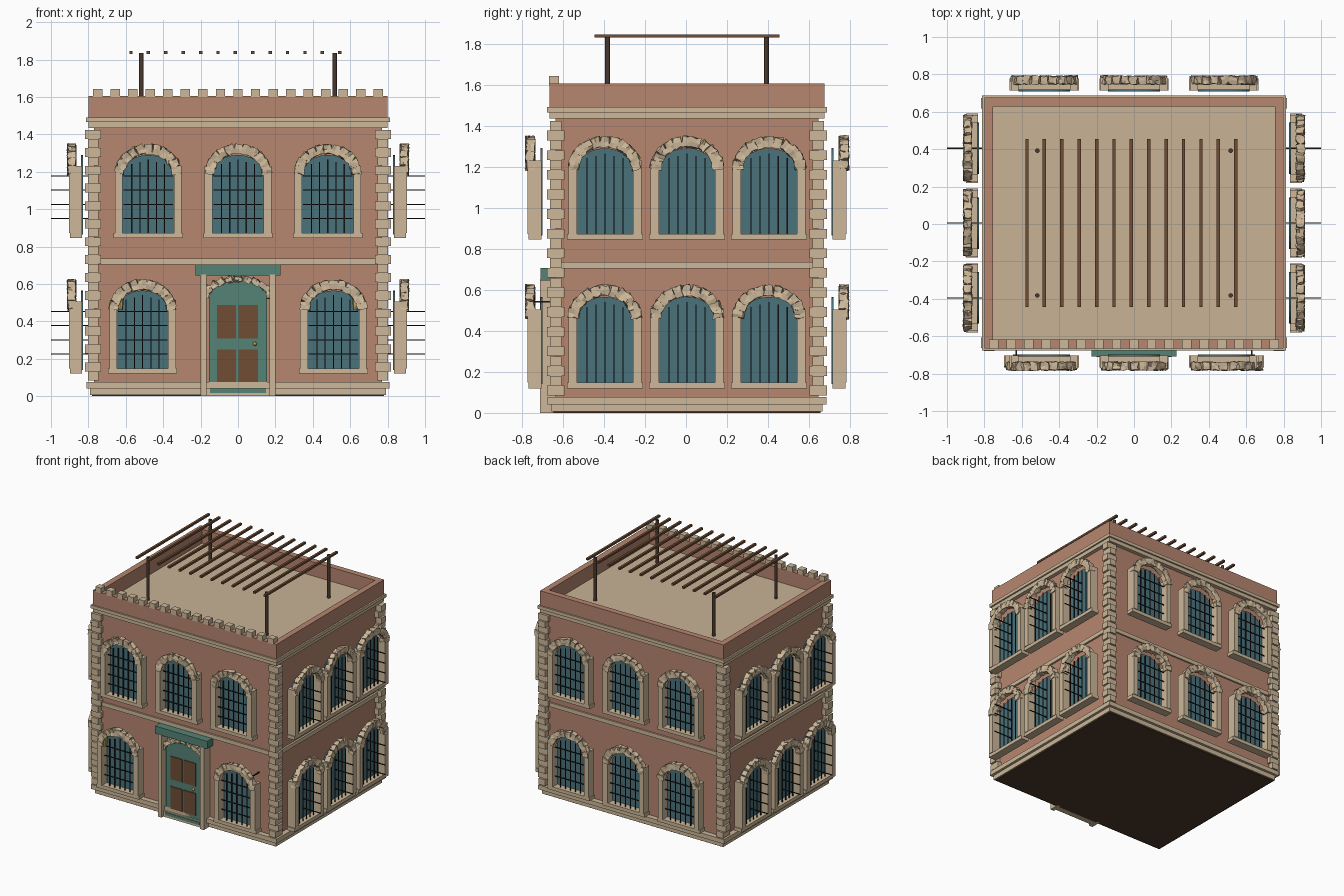
import bpy, bmesh, random
from math import pi, sin, cos
from mathutils import Matrix, Vector

if "Cube" in bpy.data.objects:
    bpy.data.objects.remove(bpy.data.objects["Cube"])

random.seed(4)
CY = 0.005  # building centre in y


def material(name, rgb):
    m = bpy.data.materials.new(name)
    m.diffuse_color = (*rgb, 1)
    m.use_nodes = True
    m.node_tree.nodes["Principled BSDF"].inputs["Base Color"].default_value = m.diffuse_color
    return m


BRICK = material("brick", (0.47, 0.24, 0.16))
SAND = material("sandstone", (0.61, 0.48, 0.32))
ROOF = material("roof_tan", (0.58, 0.45, 0.30))
GLASS = material("teal_glass", (0.07, 0.17, 0.20))
GREEN = material("green_paint", (0.09, 0.23, 0.18))
WOOD = material("wood", (0.16, 0.075, 0.035))
DARK = material("dark_wood", (0.07, 0.04, 0.025))
IRON = material("iron", (0.015, 0.015, 0.015))
GOLD = material("brass", (0.6, 0.38, 0.1))


def box(bm, x0, x1, y0, y1, z0, z1):
    m = Matrix.Translation(((x0 + x1) / 2, (y0 + y1) / 2, (z0 + z1) / 2))
    m = m @ Matrix.Diagonal((abs(x1 - x0), abs(y1 - y0), abs(z1 - z0), 1))
    bmesh.ops.create_cube(bm, size=1, matrix=m)


def finish(bm, name, mat, matrix=Matrix.Identity(4)):
    bmesh.ops.recalc_face_normals(bm, faces=bm.faces[:])
    me = bpy.data.meshes.new(name)
    bm.to_mesh(me)
    bm.free()
    me.materials.append(mat)
    ob = bpy.data.objects.new(name, me)
    ob.matrix_world = matrix
    bpy.context.collection.objects.link(ob)
    return ob


def boxes(name, mat, *dims, matrix=Matrix.Identity(4)):
    bm = bmesh.new()
    for d in dims:
        box(bm, *d)
    return finish(bm, name, mat, matrix)


def slab(name, mat, hx, hy, z0, z1):
    return boxes(name, mat, (-hx, hx, CY - hy, CY + hy, z0, z1))


def arch_panel(name, mat, half, z0, spring, rise, y0, y1, matrix=Matrix.Identity(4)):
    # flat panel with an elliptical head
    bm = bmesh.new()
    pts = [(-half, z0), (half, z0)]
    pts += [(half * cos(a * pi / 12), spring + rise * sin(a * pi / 12)) for a in range(13)]
    f = bm.faces.new([bm.verts.new((x, y0, z)) for x, z in pts])
    r = bmesh.ops.extrude_face_region(bm, geom=[f])
    bmesh.ops.translate(bm, vec=(0, y1 - y0, 0), verts=[v for v in r["geom"] if isinstance(v, bmesh.types.BMVert)])
    return finish(bm, name, mat, matrix)


# one subdivided cube, reused for every rough stone
cube = bmesh.new()
bmesh.ops.create_cube(cube, size=1)
bmesh.ops.subdivide_edges(cube, edges=cube.edges[:], cuts=1, use_grid_fill=True)
cube.verts.index_update()
STONE_VERTS = [v.co.copy() for v in cube.verts]
STONE_FACES = [[v.index for v in f.verts] for f in cube.faces]
cube.free()


def stone_arch(name, rx, rz, spring, y0, y1, matrix, thick=0.05, count=11):
    # rough-hewn voussoirs around an elliptical arch
    bm = bmesh.new()
    for i in range(count):
        a = pi * (i + 0.5) / count
        m = Matrix.Translation((rx * cos(a), (y0 + y1) / 2, spring + rz * sin(a)))
        m = m @ Matrix.Rotation(-a + random.uniform(-.12, .12), 4, 'Y')
        m = m @ Matrix.Diagonal((thick, abs(y1 - y0), pi * (rx + rz) / 2 / count * 1.05, 1))
        vs = [bm.verts.new(m @ c + Vector([random.uniform(-.006, .006) for _ in range(3)])) for c in STONE_VERTS]
        for f in STONE_FACES:
            bm.faces.new([vs[j] for j in f])
    return finish(bm, name, SAND, matrix)


def window(side, x, y, z, angle):
    # local frame: -y points out of the wall, z = 0 is the sill bottom
    m = Matrix.Translation((x, y, z)) @ Matrix.Rotation(angle, 4, 'Z')
    n = side + "_window_"
    boxes(n + "frame", SAND, (-.185, .185, -.065, 0, 0, .027),
          (-.178, -.137, -.07, 0, .027, .385), (.137, .178, -.07, 0, .027, .385), matrix=m)
    arch_panel(n + "glass", GLASS, .138, .02, .335, .11, -.006, .004, m)
    stone_arch(n + "arch", .152, .131, .345, -.036, -.077, m)
    bars = [(k * .044 - .003, k * .044 + .003, -.043, -.037, .027, .42 - abs(k) * .012) for k in range(-2, 3)]
    for h in (.105, .18, .257, .333):
        if side in ("front", "back"):
            bars.append((-.132, .132, -.043, -.037, h - .003, h + .003))
        else:  # side rails project through the wall plane
            bars.append((-.003, .003, -.167, .093, h - .003, h + .003))
    boxes(n + "bars", IRON, *bars, matrix=m)


# main body and horizontal mouldings
slab("ground_slab", DARK, .78, .65, 0, .006)
slab("walls", BRICK, .77, .64, .006, 1.47)
slab("base_course", SAND, .79, .66, .006, .042)
slab("plinth_band", SAND, .81, .68, .042, .077)
slab("floor_band", SAND, .785, .652, .703, .735)
slab("lower_cornice", SAND, .80, .67, 1.435, 1.465)
slab("upper_cornice", SAND, .812, .682, 1.465, 1.49)
slab("roof_deck", ROOF, .76, .63, 1.47, 1.495)

# parapet and its front merlons
P, Q, T = .80, .67, .047
boxes("parapet", BRICK,
      (-P, P, CY - Q, CY - Q + T, 1.49, 1.605), (-P, P, CY + Q - T, CY + Q, 1.49, 1.605),
      (-P, -P + T, CY - Q + T, CY + Q - T, 1.49, 1.605), (P - T, P, CY - Q + T, CY + Q - T, 1.49, 1.605))
boxes("merlons", SAND, *[(i * .0938 - .025, i * .0938 + .025, -.668, -.618, 1.60, 1.642) for i in range(-8, 9)])

# alternating corner quoins
bm = bmesh.new()
for sx in (-1, 1):
    for sy in (-1, 1):
        for i in range(28):
            z = .085 + i * .0478
            a, b = (.043, .028) if i % 2 else (.028, .043)
            cx, cy = sx * .775, CY + sy * .64
            box(bm, cx - a, cx + a, cy - b, cy + b, z, z + .0475)
finish(bm, "corner_quoins", SAND)

# windows on all four sides
LOW, HIGH = .12, .845
for z in (LOW, HIGH):
    for k in (-1, 0, 1):
        window("right", .833, CY + k * .4, z, pi / 2)
        window("left", -.833, CY + k * .4, z, -pi / 2)
        window("back", k * .48, .713, z, pi)
        if z == HIGH:
            window("front", k * .48, -.703, z, 0)
        elif k:
            window("front", k * .51, -.703, z, 0)

# entrance
boxes("door_pilasters", SAND, (-.2, -.168, -.712, -.63, 0, .65), (.168, .2, -.712, -.63, 0, .65))
boxes("door_step", SAND, (-.168, .168, -.69, -.63, 0, .045))
boxes("door_sill", GREEN, (-.15, .15, -.694, -.68, .018, .04))
arch_panel("door_leaf", GREEN, .155, .045, .54, .09, -.675, -.63)
boxes("door_panels", WOOD, *[(x, x + .103, -.682, -.67, z0, z1)
      for x in (-.113, .004) for z0, z1 in ((.075, .25), (.307, .487))])
stone_arch("door_arch", .172, .095, .53, -.65, -.69, Matrix.Identity(4), .03)
boxes("door_header", GREEN, (-.228, .228, -.708, -.63, .645, .705))
bm = bmesh.new()
bmesh.ops.create_uvsphere(bm, u_segments=12, v_segments=8, radius=.011, matrix=Matrix.Translation((.09, -.685, .28)))
finish(bm, "door_knob", GOLD)

# wall lanterns
for s in (-1, 1):
    x = s * .63
    boxes("lantern_bracket", IRON, (x - .004, x + .004, -.76, -.63, .538, .546))
    bm = bmesh.new()
    bmesh.ops.create_cone(bm, cap_ends=True, segments=8, radius1=.014, radius2=.021, depth=.078,
                          matrix=Matrix.Translation((x, -.755, .50)))
    finish(bm, "lantern", GOLD)

# rooftop pergola
bm = bmesh.new()
for x in (-.517, .517):
    for y in (CY - .387, CY + .387):
        bmesh.ops.create_cone(bm, cap_ends=True, segments=12, radius1=.012, radius2=.012, depth=.345,
                              matrix=Matrix.Translation((x, y, 1.6625)))
finish(bm, "pergola_posts", DARK)
boxes("pergola_slats", WOOD, *[(-.572 + i * .093 - .009, -.572 + i * .093 + .009, CY - .45, CY + .45, 1.829, 1.845)
                               for i in range(13)])
